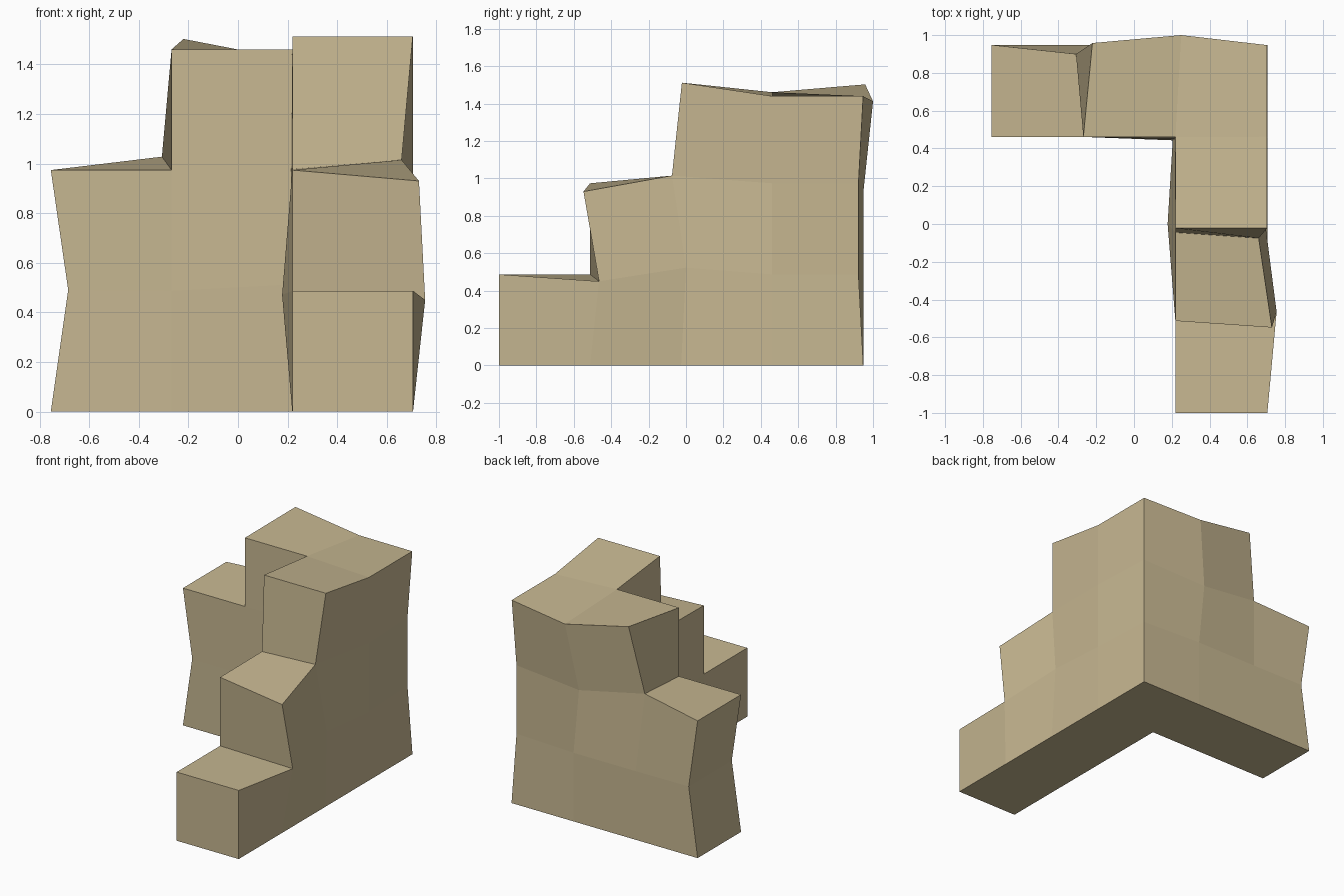
import bpy, bmesh
from mathutils import Vector

if "Cube" in bpy.data.objects:
    bpy.data.objects.remove(bpy.data.objects["Cube"])

STEP = 0.487
ORIGIN = Vector((-0.755, -1.0, 0.0))
# Stacked block heights per (column, row) of an L-shaped plan
heights = {(2, 0): 1, (2, 1): 2, (2, 2): 3, (2, 3): 3, (1, 3): 3, (0, 3): 2}

# Rough-hewn corners: lattice point -> measured position
moved = {
    (3, 1, 1): (0.755, -0.465, 0.45), (2, 2, 1): (0.178, 0.0, 0.47),
    (3, 1, 2): (0.73, -0.548, 0.93), (3, 2, 2): (0.66, -0.075, 1.015),
    (2, 2, 2): (0.22, -0.045, 0.978), (3, 2, 1): (0.695, 0.0, 0.523),
    (2, 2, 3): (0.22, -0.022, 1.512), (3, 2, 3): (0.705, -0.022, 1.512),
    (3, 3, 3): (0.705, 0.462, 1.44), (3, 4, 3): (0.705, 0.947, 1.44),
    (1, 4, 3): (-0.22, 0.958, 1.503), (2, 4, 3): (0.25, 1.0, 1.412),
    (3, 4, 1): (0.685, 0.922, 0.487), (3, 4, 2): (0.685, 0.922, 0.974),
    (2, 4, 2): (0.175, 0.95, 0.944), (1, 4, 2): (-0.307, 0.90, 1.028),
    (0, 3, 1): (-0.685, 0.465, 0.49), (0, 4, 1): (-0.685, 0.948, 0.49),
    (2, 3, 1): (0.205, 0.443, 0.512), (2, 3, 2): (0.215, 0.45, 0.99),
}

solid = {(x, y, z) for (x, y), h in heights.items() for z in range(h)}
bm = bmesh.new()
verts = {}


def corner(key):
    if key not in verts:
        verts[key] = bm.verts.new(moved.get(key, ORIGIN + Vector(key) * STEP))
    return verts[key]


# Skin every exposed side of the blocks
for cell in solid:
    for axis in range(3):
        for side in (0, 1):
            beside = list(cell)
            beside[axis] += 2 * side - 1
            if tuple(beside) in solid:
                continue
            u, v = (axis + 1) % 3, (axis + 2) % 3
            ring = []
            for du, dv in ((0, 0), (1, 0), (1, 1), (0, 1)):
                p = list(cell)
                p[axis] += side
                p[u] += du
                p[v] += dv
                ring.append(corner(tuple(p)))
            bm.faces.new(ring if side else ring[::-1])

mesh = bpy.data.meshes.new("stepped_rock_corner")
bm.to_mesh(mesh)
bm.free()
stone = bpy.data.materials.new("tan stone")
stone.diffuse_color = (0.57, 0.475, 0.285, 1)
stone.use_nodes = True
stone.node_tree.nodes["Principled BSDF"].inputs["Base Color"].default_value = stone.diffuse_color
mesh.materials.append(stone)
rock = bpy.data.objects.new("stepped_rock_corner", mesh)
bpy.context.collection.objects.link(rock)
